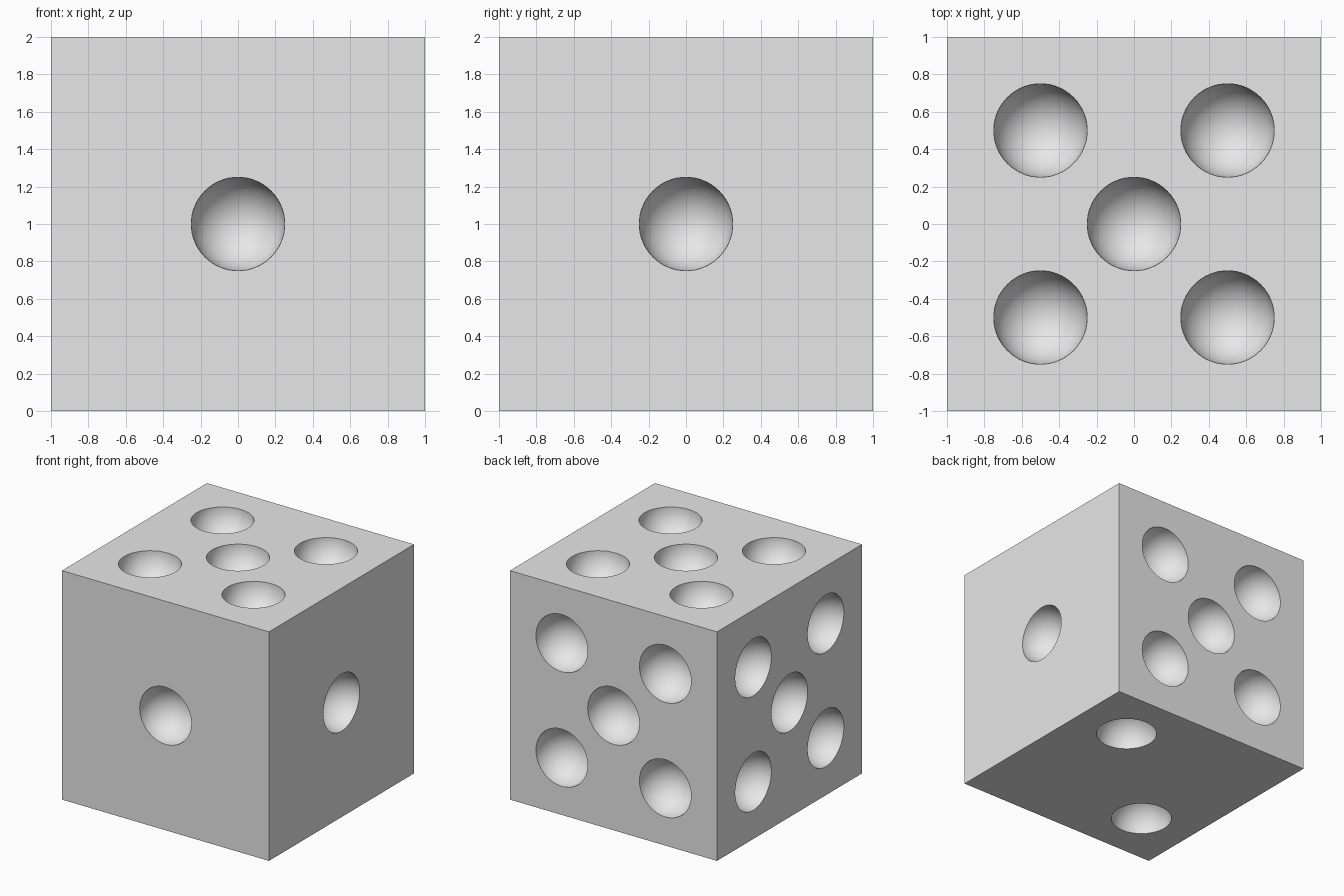
import bpy
import bmesh
from mathutils import Matrix, Vector

old = bpy.data.objects.get("Cube")
if old:
    bpy.data.objects.remove(old, do_unlink=True)

HALF, PIP_RADIUS, SPREAD = 1.0, 0.25, 0.5
CENTRE = Vector((0, 0, HALF))

grey = bpy.data.materials.new("light grey")
grey.use_nodes = True
grey.diffuse_color = (0.8, 0.8, 0.8, 1)
grey.node_tree.nodes["Principled BSDF"].inputs["Base Color"].default_value = (0.8, 0.8, 0.8, 1)


def make_object(name, bm):
    mesh = bpy.data.meshes.new(name)
    bm.to_mesh(mesh)
    bm.free()
    mesh.materials.append(grey)
    obj = bpy.data.objects.new(name, mesh)
    bpy.context.collection.objects.link(obj)
    return obj


# Pip layouts on the two in-plane axes of a face
ONE = [(0, 0)]
TWO = [(1, 1), (-1, -1)]
FIVE = ONE + TWO + [(1, -1), (-1, 1)]

# (axis, direction, layout) for each face
FACES = [
    (0, 1, ONE), (0, -1, FIVE),
    (1, -1, ONE), (1, 1, FIVE),
    (2, 1, FIVE), (2, -1, TWO),
]

# Solid cube body
bm = bmesh.new()
bmesh.ops.create_cube(bm, size=2 * HALF, matrix=Matrix.Translation(CENTRE))
body = make_object("die_body", bm)

# Spheres that hollow out the pips, poles along each face normal
bm = bmesh.new()
for axis, sign, layout in FACES:
    normal = Vector((0, 0, 0))
    normal[axis] = sign
    turn = normal.to_track_quat("Z", "Y").to_matrix().to_4x4()
    for a, b in layout:
        spot = normal * HALF
        spot[(axis + 1) % 3] = a * SPREAD
        spot[(axis + 2) % 3] = b * SPREAD
        bmesh.ops.create_uvsphere(
            bm, u_segments=64, v_segments=33, radius=PIP_RADIUS,
            matrix=Matrix.Translation(CENTRE + spot) @ turn)
for face in bm.faces:
    face.smooth = True
cutter = make_object("pip_cutter", bm)
cutter.hide_render = True

# Carve the pips and bake the result
cut = body.modifiers.new("pips", "BOOLEAN")
cut.operation = "DIFFERENCE"
cut.solver = "EXACT"
cut.object = cutter
bpy.context.view_layer.update()
carved = bpy.data.meshes.new_from_object(
    body.evaluated_get(bpy.context.evaluated_depsgraph_get()))
body.modifiers.clear()
body.data = carved
bpy.data.objects.remove(cutter, do_unlink=True)

# Smooth hollows with crisp rims and cube edges
bpy.ops.object.select_all(action="DESELECT")
body.select_set(True)
bpy.context.view_layer.objects.active = body
bpy.ops.object.shade_smooth_by_angle(angle=0.6)
